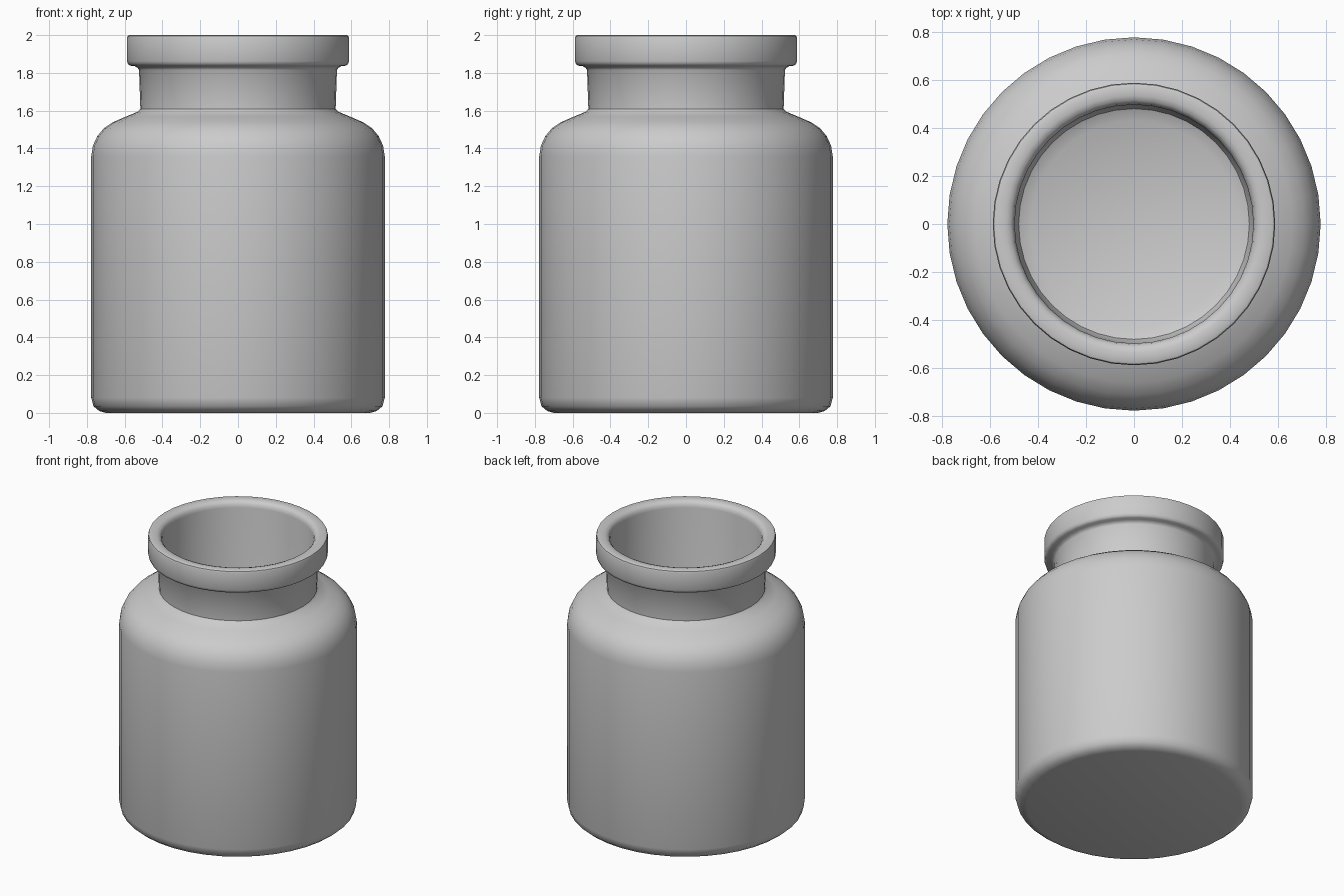
import bpy, bmesh, math

if "Cube" in bpy.data.objects:
    bpy.data.objects.remove(bpy.data.objects["Cube"])

SIDES = 40


def lathe(name, profile, sides):
    """Revolve an (r, z) profile around z; r = 0 end points become poles."""
    bm = bmesh.new()
    rings = []
    for r, z in profile:
        if r == 0:
            rings.append([bm.verts.new((0, 0, z))] * sides)
        else:
            rings.append([bm.verts.new((r * math.cos(2 * math.pi * i / sides),
                                        r * math.sin(2 * math.pi * i / sides), z))
                          for i in range(sides)])
    for low, high in zip(rings, rings[1:]):
        for i in range(sides):
            j = (i + 1) % sides
            corners = list(dict.fromkeys((low[i], low[j], high[j], high[i])))
            bm.faces.new(corners)
    bmesh.ops.recalc_face_normals(bm, faces=bm.faces)
    mesh = bpy.data.meshes.new(name)
    bm.to_mesh(mesh)
    bm.free()
    obj = bpy.data.objects.new(name, mesh)
    bpy.context.collection.objects.link(obj)
    bpy.context.view_layer.objects.active = obj
    obj.select_set(True)
    bpy.ops.object.shade_smooth_by_angle(angle=math.radians(40))
    obj.select_set(False)
    return obj


# Base and straight body
base = [(0, 0), (0.70, 0), (0.735, 0.01), (0.765, 0.035), (0.777, 0.08)]
# Rounded shoulder rising to the neck
shoulder = [(0.777, 1.36), (0.768, 1.415), (0.745, 1.465), (0.71, 1.507),
            (0.66, 1.54), (0.59, 1.57), (0.53, 1.595), (0.517, 1.61)]
# Neck flaring into the collar
neck = [(0.524, 1.815), (0.532, 1.827), (0.548, 1.836)]
# Collar, rounded lip
collar = [(0.57, 1.838), (0.582, 1.846), (0.588, 1.862), (0.588, 1.985),
          (0.584, 1.996), (0.575, 2.0), (0.535, 2.0), (0.515, 1.993),
          (0.502, 1.978), (0.497, 1.955)]
# Inside wall and floor
inside = [(0.497, 0.14), (0.48, 0.09), (0.43, 0.065), (0, 0.06)]

lathe("jar", base + shoulder + neck + collar + inside, SIDES)
